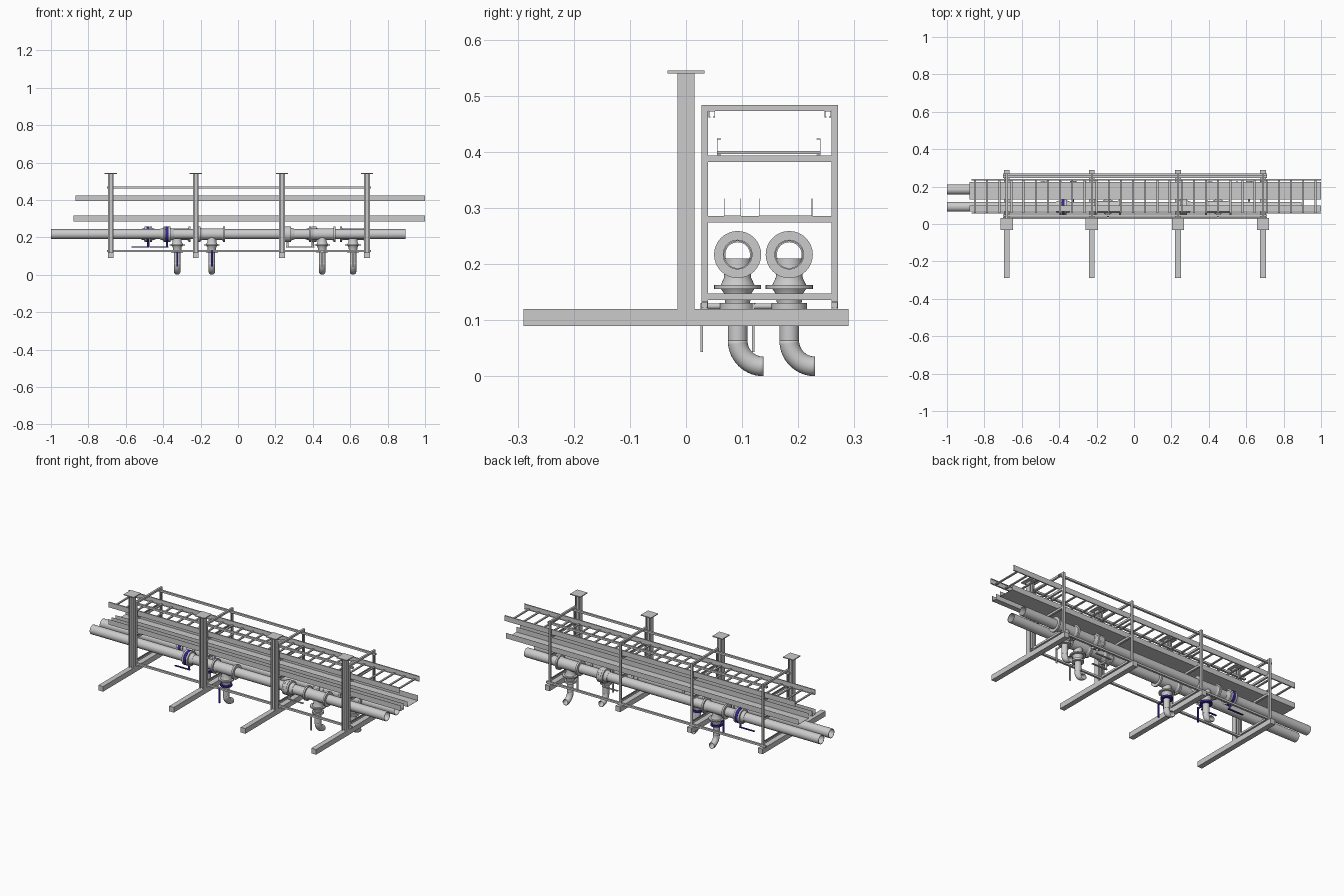
import bpy, bmesh
from math import pi, cos, sin, radians
from mathutils import Vector

if "Cube" in bpy.data.objects:
    bpy.data.objects.remove(bpy.data.objects["Cube"])

blue = bpy.data.materials.new("valve_blue")
blue.diffuse_color = (0.03, 0.02, 0.3, 1)
blue.use_nodes = True
blue.node_tree.nodes["Principled BSDF"].inputs["Base Color"].default_value = blue.diffuse_color
round_parts = []


def finish(name, bm, mat=None):
    bmesh.ops.recalc_face_normals(bm, faces=bm.faces)
    me = bpy.data.meshes.new(name)
    bm.to_mesh(me)
    bm.free()
    ob = bpy.data.objects.new(name, me)
    bpy.context.collection.objects.link(ob)
    if mat:
        me.materials.append(mat)
    return ob


def box(name, lo, hi, mat=None):
    bm = bmesh.new()
    bmesh.ops.create_cube(bm, size=1)
    for v in bm.verts:
        v.co = Vector([(a + b) / 2 + c * (b - a) for a, b, c in zip(lo, hi, v.co)])
    return finish(name, bm, mat)


def extrude(name, prof, p0, p1, u, v):
    """Extrude a closed (u, v) profile from p0 to p1."""
    bm = bmesh.new()
    u, v = Vector(u), Vector(v)
    rings = [[bm.verts.new(Vector(p) + u * a + v * b) for a, b in prof] for p in (p0, p1)]
    n = len(prof)
    for i in range(n):
        j = (i + 1) % n
        bm.faces.new((rings[0][i], rings[0][j], rings[1][j], rings[1][i]))
    for r in rings:
        bm.faces.new(r)
    return finish(name, bm)


def strut(name, p0, p1, u, v, w=0.0115, d=0.0115, t=0.0012, l=0.0035):
    """Lipped C channel: back at p, open towards v."""
    half = [(w/2, 0), (w/2, d), (w/2 - l, d), (w/2 - l, d - t), (w/2 - t, d - t), (w/2 - t, t)]
    prof = half + [(-a, b) for a, b in reversed(half)]
    return extrude(name, prof, p0, p1, u, v)


def lathe(name, prof, org, axis, mat=None, start=0, angle=2 * pi, seg=32, closed=True):
    """Turn a profile of (radius, height) points round an axis."""
    bm = bmesh.new()
    full = angle > 6.28
    rows = []
    for i in range(seg if full else seg + 1):
        t = start + angle * i / seg
        row = []
        for r, h in prof:
            c, s = r * cos(t), r * sin(t)
            p = {'x': (h, c, s), 'y': (c, h, s), 'z': (c, s, h)}[axis]
            row.append(bm.verts.new(Vector(org) + Vector(p)))
        rows.append(row)
    n = len(prof)
    for i in range(seg):
        a, b = rows[i], rows[(i + 1) % len(rows)]
        for j in range(n if closed else n - 1):
            k = (j + 1) % n
            bm.faces.new((a[j], a[k], b[k], b[j]))
    ob = finish(name, bm, mat)
    round_parts.append(ob)
    return ob


def ring(name, r0, r1, h0, h1, org, axis, mat=None):
    return lathe(name, [(r0, h0), (r1, h0), (r1, h1), (r0, h1)], org, axis, mat)


X, Y, Z = (1, 0, 0), (0, 1, 0), (0, 0, 1)
NY, NZ = (0, -1, 0), (0, 0, -1)
frames = (-0.68, -0.225, 0.235, 0.69)

# Columns, base beams and hanging frames
for x in frames:
    box("base_beam", (x - .015, -.29, .09), (x + .015, .29, .12))
    box("column_top_plate", (x - .033, -.033, .54), (x + .033, .033, .545))
    for v in (Y, NY):
        strut("column_channel", (x, 0, .12), (x, 0, .54), X, v, .03, .015, .002, .008)
    strut("frame_front_post", (x, .0275, .12), (x, .0275, .484), X, Y)
    strut("frame_back_post", (x, .271, .12), (x, .271, .484), X, NY)
    strut("frame_top_bar", (x, .0275, .484), (x, .271, .484), X, NZ)
    for z in (.136, .274, .382):
        strut("frame_crossbar", (x, .039, z), (x, .2595, z), X, Z)

# Lengthwise rails
for y in (.046, .253):
    strut("upper_rail", (-.70, y, .473), (.71, y, .473), Y, NZ)
for y in (.033, .265):
    strut("lower_rail", (-.70, y, .133), (.71, y, .133), Y, NZ)

# Ladder tray
for y, s in ((.055, 1), (.24, -1)):
    prof = [(0, 0), (.007, 0), (.007, .0015), (.0015, .0015), (.0015, .0285),
            (.007, .0285), (.007, .03), (0, .03)]
    extrude("ladder_side_rail", prof, (-.87, y, .394), (1, y, .394), (0, s, 0), Z)
for i in range(29):
    x = -.85 + i * .065
    box("ladder_rung", (x - .005, .0565, .396), (x + .005, .2385, .402))

# Cable channels
for y0, y1 in ((.068, .098), (.13, .225)):
    t, w = .001, y1 - y0
    prof = [(0, 0), (w, 0), (w, .031), (w - t, .031), (w - t, t), (t, t), (t, .031), (0, .031)]
    extrude("cable_channel", prof, (-.88, y0, .286), (1, y0, .286), Y, Z)

PZ = .217


# Butterfly valve in a main pipe, with a lever below
def main_valve(x, y, side, mat):
    ring("valve_body", .022, .042, -.008, .008, (x, y, PZ), 'x', mat)
    for s in (-1, 1):
        ring("valve_flange", .026, .042, -.005, .005, (x + s * .014, y, PZ), 'x')
        lathe("valve_neck", [(.026, 0), (.034, 0), (.028, s * .02), (.026, s * .02)],
              (x + s * .018, y, PZ), 'x')
    ring("valve_stem", .001, .006, .15, .18, (x, y, 0), 'z', mat)
    a, b = sorted((x - side * .008, x + side * .09))
    box("valve_lever", (a, y - .005, .147), (b, y + .005, .151), mat)


# Tee with flanged ends, branch valve and elbow
def branch(x, y, mat):
    ring("tee_body", .025, .030, -.05, .05, (x, y, PZ), 'x')
    for s in (-1, 1):
        ring("tee_flange", .025, .042, -.005, .005, (x + s * .065, y, PZ), 'x')
        lathe("tee_neck", [(.026, 0), (.03, 0), (.035, s * .012), (.026, s * .012)],
              (x + s * .05, y, PZ), 'x')
    lathe("branch_neck", [(.001, .21), (.024, .21), (.024, .176), (.03, .163), (.042, .163),
                          (.042, .156), (.03, .156), (.024, .147), (.022, .13), (.001, .13)],
          (x, y, 0), 'z')
    lathe("branch_valve", [(.014, .131), (.032, .131), (.032, .12), (.014, .12)],
          (x, y, 0), 'z', mat)
    ring("branch_pipe", .015, .0175, .064, .121, (x, y, 0), 'z')
    circle = [(.046 + .0175 * cos(2 * pi * i / 24), .0175 * sin(2 * pi * i / 24)) for i in range(24)]
    el = lathe("branch_elbow", circle, (x, y + .046, .0637), 'x', None, pi, pi / 2, 14)
    m = el.modifiers.new("wall", 'SOLIDIFY')
    m.thickness = .002
    ring("branch_stem", .001, .005, -.066, -.028, (x, y, .125), 'y', mat)
    box("branch_lever", (x - .005, y - .066, .043), (x + .005, y - .062, .131), mat)


# Two main pipes with their fittings
for y in (.092, .184):
    ring("main_pipe", .024, .0265, -1, .895, (0, y, PZ), 'x')
main_valve(-.38, .092, -1, blue)
main_valve(-.48, .184, -1, blue)
main_valve(.265, .092, 1, None)
main_valve(.40, .184, -1, None)
branch(-.14, .092, blue)
branch(-.325, .184, blue)
branch(.45, .092, None)
branch(.615, .184, None)

# Smooth shading on turned parts
for ob in round_parts:
    ob.select_set(True)
bpy.context.view_layer.objects.active = round_parts[0]
bpy.ops.object.shade_smooth_by_angle(angle=radians(35))
